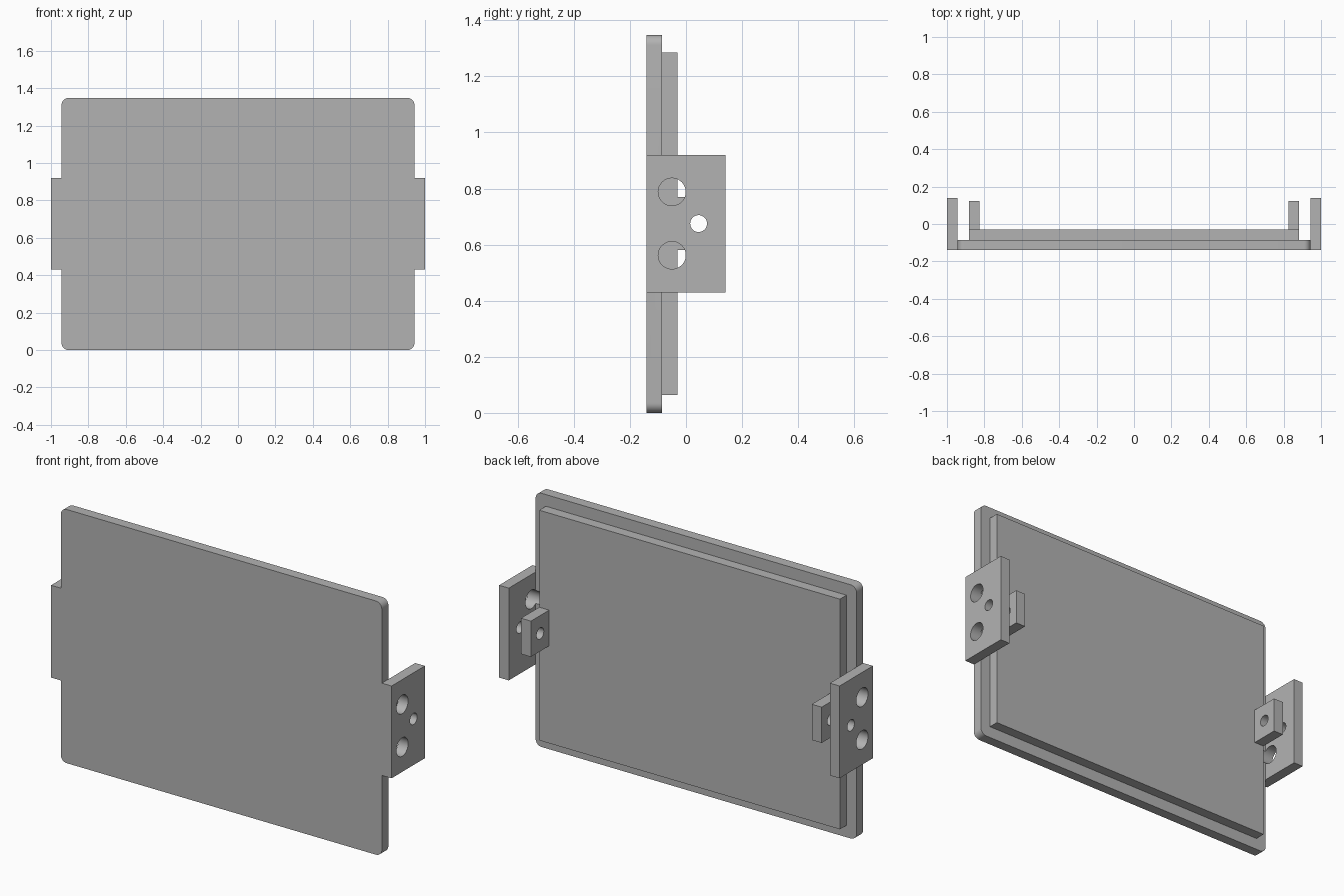
import bpy
import bmesh
from math import radians, pi
from mathutils import Matrix

cube = bpy.data.objects.get("Cube")
if cube:
    bpy.data.objects.remove(cube)

grey = bpy.data.materials.new("plain_grey")
grey.use_nodes = True
color = (0.45, 0.45, 0.45, 1)
grey.diffuse_color = color
grey.node_tree.nodes["Principled BSDF"].inputs["Base Color"].default_value = color


def finish(name, bm):
    mesh = bpy.data.meshes.new(name)
    bm.to_mesh(mesh)
    bm.free()
    mesh.materials.append(grey)
    obj = bpy.data.objects.new(name, mesh)
    bpy.context.collection.objects.link(obj)
    return obj


def box(name, xs, ys, zs, corner=0):
    """Box between limits; corner rounds the edges running along y."""
    bm = bmesh.new()
    bmesh.ops.create_cube(bm, size=1)
    for v in bm.verts:
        for i, (lo, hi) in enumerate((xs, ys, zs)):
            v.co[i] = lo if v.co[i] < 0 else hi
    if corner:
        edges = [e for e in bm.edges
                 if abs(e.verts[0].co.y - e.verts[1].co.y) > 0.01]
        bmesh.ops.bevel(bm, geom=edges, offset=corner, segments=8,
                        profile=0.5, affect="EDGES")
    return finish(name, bm)


def drill(target, side, y, z, radius, inner):
    """Cut a round hole along x, from outside inwards to x = inner."""
    outer = 1.1
    bm = bmesh.new()
    place = Matrix.Translation((side * (inner + outer) / 2, y, z))
    bmesh.ops.create_cone(bm, cap_ends=True, segments=48, radius1=radius,
                          radius2=radius, depth=outer - inner,
                          matrix=place @ Matrix.Rotation(pi / 2, 4, "Y"))
    cutter = finish("hole_cutter", bm)
    cutter.hide_render = True
    mod = target.modifiers.new("hole", "BOOLEAN")
    mod.operation = "DIFFERENCE"
    mod.solver = "EXACT"
    mod.object = cutter
    bpy.context.view_layer.objects.active = target
    bpy.ops.object.modifier_apply(modifier=mod.name)
    bpy.data.objects.remove(cutter)


MID = 0.675
FRONT, STEP, BACK = -0.14, -0.085, -0.03

# Panel: rounded front plate and smaller raised back plate
front_plate = box("front_plate", (-0.943, 0.943), (FRONT, STEP), (0, 1.347), 0.035)
back_plate = box("back_plate", (-0.883, 0.883), (STEP, BACK), (0.063, 1.285))
parts = [front_plate, back_plate]

# Side flanges and inner tabs with their holes
for side, label in ((1, "left"), (-1, "right")):
    def span(a, b):
        return sorted((side * a, side * b))

    flange = box(label + "_flange", span(0.943, 1), (FRONT, 0.14), (0.43, 0.92))
    tab = box(label + "_tab", span(0.825, 0.883), (BACK, 0.123), (0.58, 0.77))
    for part in (flange, tab):
        drill(part, side, 0.045, MID, 0.03, 0.8)
    for offset in (-0.113, 0.113):
        for part in (flange, front_plate):
            drill(part, side, -0.05, MID + offset, 0.049, 0.883)
    parts += [flange, tab]

# Smooth rounded corners and hole walls, keep hard edges sharp
bpy.ops.object.select_all(action="DESELECT")
for part in parts:
    part.select_set(True)
bpy.context.view_layer.objects.active = front_plate
bpy.ops.object.shade_smooth_by_angle(angle=radians(30))
